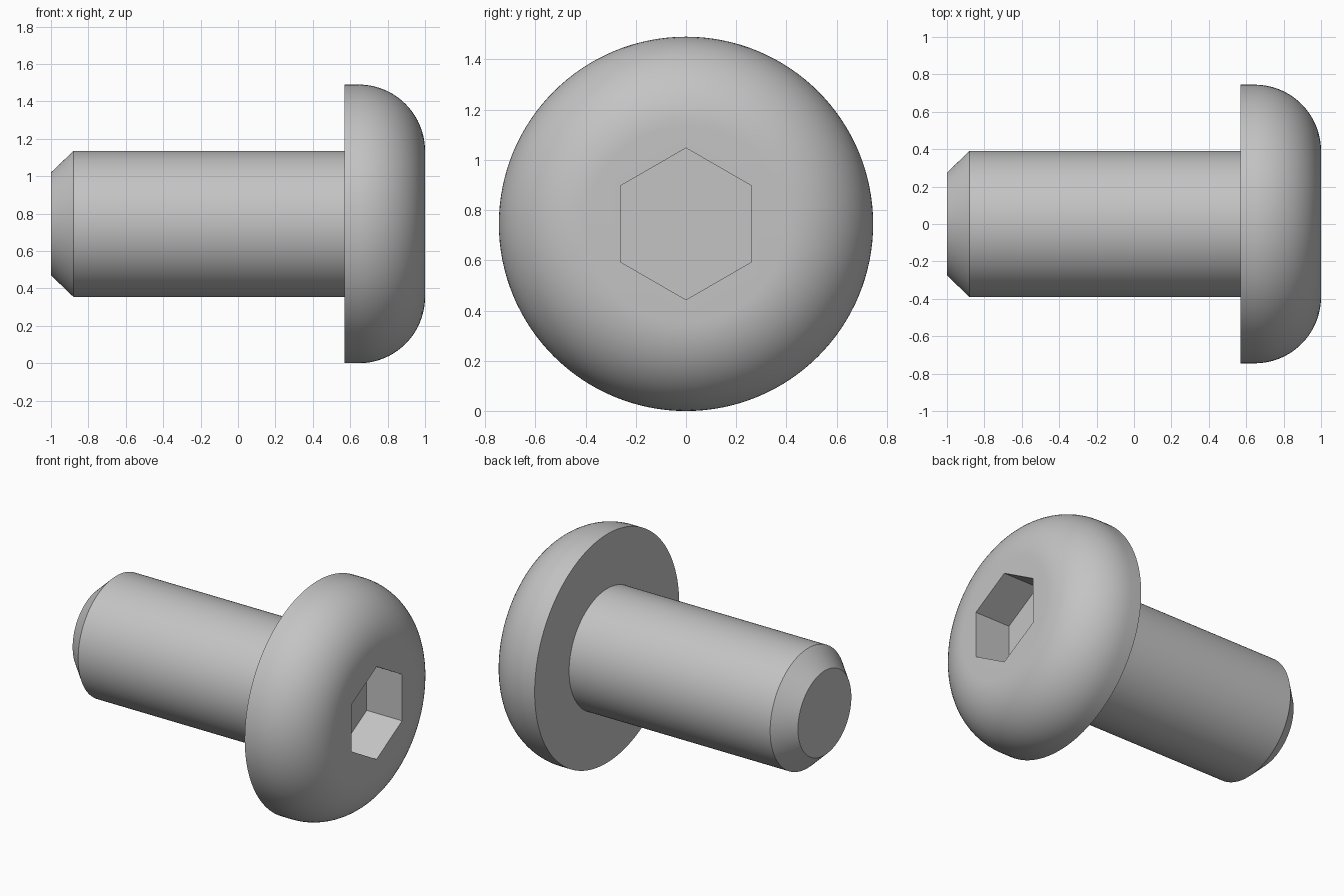
import bpy, bmesh
from math import sin, cos, pi, radians

if "Cube" in bpy.data.objects:
    bpy.data.objects.remove(bpy.data.objects["Cube"])

HEAD_R = 0.745      # head radius, also the height of the axis
SHANK_R = 0.39
UNDERSIDE = 0.57    # x of the flat under the head
SOCKET_R = 0.302
SOCKET_DEPTH = 0.255

steel = bpy.data.materials.new("grey steel")
steel.use_nodes = True
grey = (0.55, 0.55, 0.55, 1)
steel.diffuse_color = grey
steel.node_tree.nodes["Principled BSDF"].inputs["Base Color"].default_value = grey


def lathe(name, profile, sides):
    """Spin (x, radius) points about the x axis and cap both ends."""
    bm = bmesh.new()
    verts = [bm.verts.new((x, 0, r)) for x, r in profile]
    edges = [bm.edges.new(pair) for pair in zip(verts, verts[1:])]
    bmesh.ops.spin(bm, geom=verts + edges, cent=(0, 0, 0), axis=(1, 0, 0),
                   angle=2 * pi, steps=sides)
    bmesh.ops.remove_doubles(bm, verts=bm.verts[:], dist=1e-4)
    bmesh.ops.holes_fill(bm, edges=bm.edges[:], sides=0)
    bmesh.ops.recalc_face_normals(bm, faces=bm.faces[:])
    mesh = bpy.data.meshes.new(name)
    bm.to_mesh(mesh)
    bm.free()
    mesh.materials.append(steel)
    obj = bpy.data.objects.new(name, mesh)
    obj.location.z = HEAD_R
    bpy.context.collection.objects.link(obj)
    return obj


# Chamfered shank, flat underside and rounded head in one profile
round_r = HEAD_R - SHANK_R
steps = 20
dome = [(1 - round_r + round_r * sin(a), SHANK_R + round_r * cos(a))
        for a in (pi / 2 * i / steps for i in range(steps + 1))]
screw = lathe("button_head_screw",
              [(-1, 0.275), (-0.88, SHANK_R), (UNDERSIDE, SHANK_R),
               (UNDERSIDE, HEAD_R)] + dome, 128)

# Hexagonal drive socket
cutter = lathe("socket_cutter",
               [(1 - SOCKET_DEPTH, SOCKET_R), (1.2, SOCKET_R)], 6)
cutter.hide_render = True
cut = screw.modifiers.new("hex_socket", 'BOOLEAN')
cut.operation = 'DIFFERENCE'
cut.solver = 'EXACT'
cut.object = cutter

bpy.ops.object.select_all(action='DESELECT')
screw.select_set(True)
bpy.context.view_layer.objects.active = screw
bpy.ops.object.modifier_apply(modifier=cut.name)
bpy.data.objects.remove(cutter)
bpy.ops.object.shade_smooth_by_angle(angle=radians(30))
